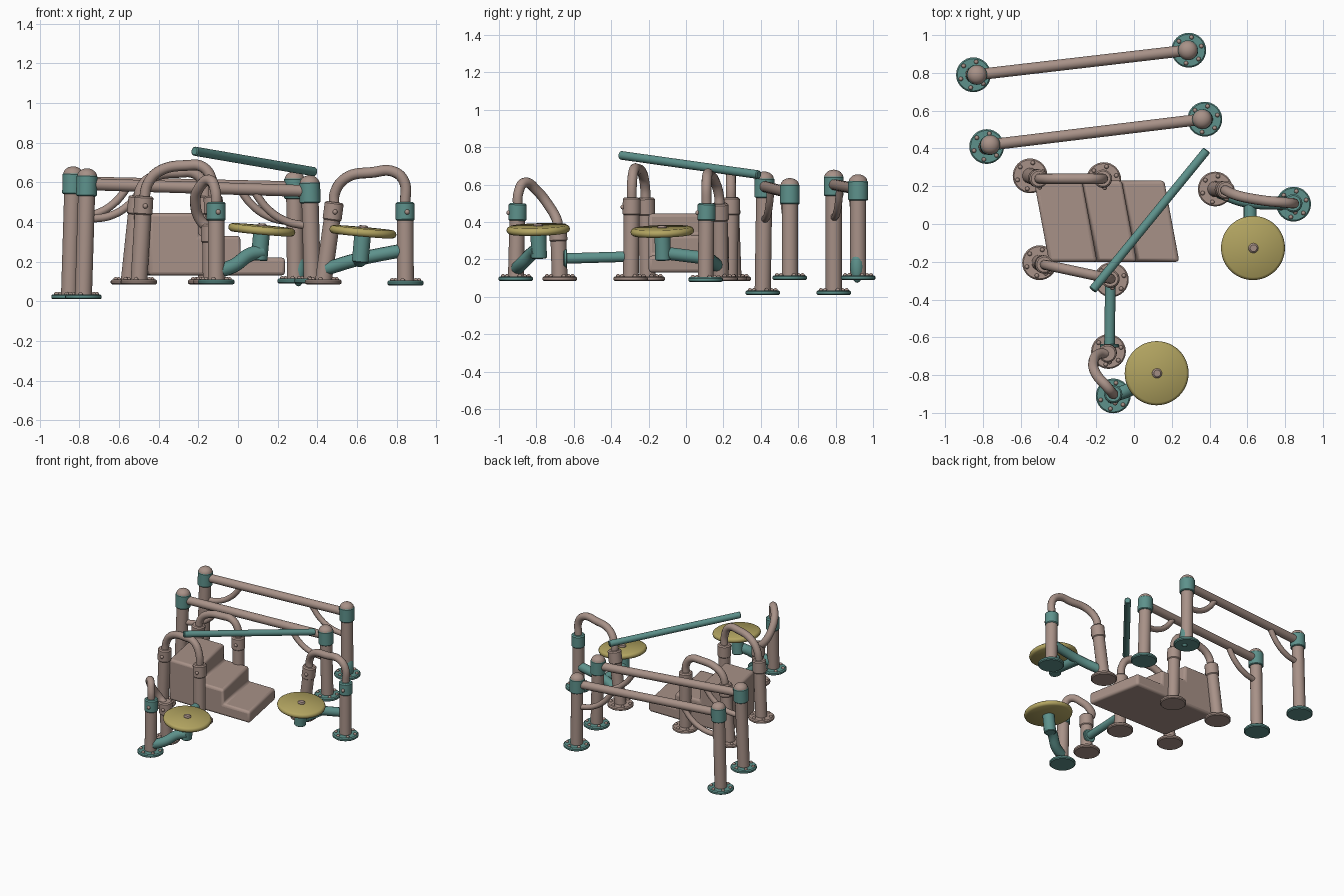
import bpy, bmesh, math
from mathutils import Vector, Matrix

if "Cube" in bpy.data.objects:
    bpy.data.objects.remove(bpy.data.objects["Cube"])


def material(name, rgb):
    m = bpy.data.materials.new(name)
    m.use_nodes = True
    m.diffuse_color = (*rgb, 1)
    m.node_tree.nodes["Principled BSDF"].inputs["Base Color"].default_value = (*rgb, 1)
    return m


BROWN = material("dusty_brown", (0.39, 0.285, 0.245))
TEAL = material("muted_teal", (0.11, 0.285, 0.26))
YELLOW = material("mustard_yellow", (0.45, 0.375, 0.12))
UP = Vector((0, 0, 1))


def finish(name, bm, *mats):
    mesh = bpy.data.meshes.new(name)
    bmesh.ops.recalc_face_normals(bm, faces=bm.faces)
    bm.to_mesh(mesh)
    bm.free()
    for m in mats:
        mesh.materials.append(m)
    ob = bpy.data.objects.new(name, mesh)
    bpy.context.collection.objects.link(ob)
    smooth(ob)
    return ob


def smooth(ob):
    bpy.ops.object.select_all(action='DESELECT')
    ob.select_set(True)
    bpy.context.view_layer.objects.active = ob
    bpy.ops.object.shade_smooth_by_angle(angle=math.radians(40))


def lathe(name, profile, origin, axis, mat, steps=32):
    """Revolve (radius, height) points around an axis."""
    bm = bmesh.new()
    vs = [bm.verts.new((r, 0, h)) for r, h in profile]
    es = [bm.edges.new(p) for p in zip(vs, vs[1:])]
    bmesh.ops.spin(bm, geom=vs + es, cent=(0, 0, 0), axis=UP, angle=math.tau, steps=steps)
    bmesh.ops.remove_doubles(bm, verts=bm.verts, dist=1e-5)
    turn = UP.rotation_difference(Vector(axis)).to_matrix().to_4x4()
    bm.transform(Matrix.Translation(origin) @ turn)
    return finish(name, bm, mat)


def rod(name, a, b, r, mat, bevel=0.005):
    """Solid round bar with slightly softened rims."""
    a, b = Vector(a), Vector(b)
    h = (b - a).length
    c = min(bevel, r / 2)
    return lathe(name, [(0, 0), (r - c, 0), (r, c), (r, h - c), (r - c, h), (0, h)], a, b - a, mat)


def pipe(name, points, r, mat):
    """Bent tube through the given points."""
    cu = bpy.data.curves.new(name, 'CURVE')
    cu.dimensions = '3D'
    cu.bevel_depth, cu.bevel_resolution = r, 4
    cu.resolution_u, cu.use_fill_caps = 10, True
    sp = cu.splines.new('BEZIER')
    sp.bezier_points.add(len(points) - 1)
    for bp, p in zip(sp.bezier_points, points):
        bp.co = p
        bp.handle_left_type = bp.handle_right_type = 'AUTO'
    cu.materials.append(mat)
    ob = bpy.data.objects.new(name, cu)
    bpy.context.collection.objects.link(ob)
    bpy.ops.object.select_all(action='DESELECT')
    ob.select_set(True)
    bpy.context.view_layer.objects.active = ob
    bpy.ops.object.convert(target='MESH')
    smooth(bpy.context.object)


def flange(name, base, mat):
    """Round foot plate with a ring of domed bolts."""
    x, y, z = base
    lathe(name + "_foot", [(0, 0), (0.085, 0), (0.092, 0.006), (0.092, 0.018),
                           (0.085, 0.025), (0, 0.025)], base, UP, mat)
    bm = bmesh.new()
    for i in range(6):
        a = math.tau * (i + 0.3) / 6
        spot = Matrix.Translation((x + 0.07 * math.cos(a), y + 0.07 * math.sin(a), z + 0.025))
        bmesh.ops.create_uvsphere(bm, u_segments=8, v_segments=6, radius=0.012, matrix=spot)
    finish(name + "_foot_bolts", bm, BROWN)


def rail_post(name, base, top, mat):
    """Post with foot plate and a collar that holds the handrail."""
    base, top = Vector(base), Vector(top)
    d = (top - base).normalized()
    flange(name, base, mat)
    rod(name, base + UP * 0.01, top, 0.042, BROWN)
    rod(name + "_collar", top - d * 0.085, top + d * 0.01, 0.048, mat, 0.008)
    bm = bmesh.new()
    spot = Matrix.Translation(top - d * 0.04 + Vector((0.01, -0.047, 0)))
    bmesh.ops.create_uvsphere(bm, u_segments=10, v_segments=6, radius=0.013, matrix=spot)
    finish(name + "_collar_bolt", bm, BROWN)


# Parallel bars: capped posts, long bar and curved braces
bars = {
    "rear": [((-0.85, 0.79, 0.01), (-0.83, 0.79, 0.68)), ((0.29, 0.92, 0.09), (0.285, 0.92, 0.655))],
    "near": [((-0.78, 0.41, 0.01), (-0.76, 0.42, 0.67)), ((0.375, 0.555, 0.09), (0.36, 0.555, 0.635))],
}
for row, posts in bars.items():
    ends = []
    for side, (base, top) in zip(("right", "left"), posts):
        name = f"{row}_{side}_bar_post"
        base, top = Vector(base), Vector(top)
        d = (top - base).normalized()
        flange(name, base, TEAL)
        rod(name, base + UP * 0.01, top - d * 0.05, 0.043, BROWN)
        rod(name + "_band", top - d * 0.14, top - d * 0.035, 0.053, TEAL)
        dome = [(0.05 * math.cos(t), 0.04 * math.sin(t)) for t in
                [i * math.pi / 12 for i in range(6)]] + [(0, 0.04)]
        lathe(name + "_cap", dome, top - d * 0.04, d, BROWN)
        ends.append(top - d * 0.08)
    a, b = ends
    rod(f"{row}_parallel_bar", a, b, 0.03, BROWN)
    run = (b - a).normalized()
    for side, p, way in (("right", a, run), ("left", b, -run)):
        pipe(f"{row}_{side}_brace", [p + way * s - UP * h for s, h in
             ((0.02, 0.175), (0.12, 0.155), (0.21, 0.1), (0.29, 0.0))], 0.02, BROWN)

# Small fitting at the foot of the rear left bar post
bm = bmesh.new()
bmesh.ops.create_uvsphere(bm, u_segments=16, v_segments=10, radius=1, matrix=Matrix.Translation(
    (0.305, 0.915, 0.16)) @ Matrix.Diagonal((0.035, 0.036, 0.085, 1)))
finish("post_foot_fitting", bm, TEAL)

# Skewed block of three steps
outline = [(-0.49, 0.13), (0.2, 0.13), (0.2, 0.22), (-0.025, 0.22), (-0.025, 0.33),
           (-0.235, 0.33), (-0.235, 0.445), (-0.49, 0.445)]
bm = bmesh.new()
side = bm.faces.new([bm.verts.new((x + 0.04, -0.2, z)) for x, z in outline])
ext = bmesh.ops.extrude_face_region(bm, geom=[side])
bmesh.ops.translate(bm, vec=(-0.08, 0.43, 0),
                    verts=[v for v in ext["geom"] if isinstance(v, bmesh.types.BMVert)])
steps = finish("steps", bm, BROWN)
bev = steps.modifiers.new("soft_edges", 'BEVEL')
bev.width, bev.segments = 0.018, 3

# Handrails on both sides of the steps
for row, lo, lo_top, hi, hi_top, peak in (
        ("rear", (-0.55, 0.255, 0.085), (-0.505, 0.24, 0.52),
         (-0.16, 0.235, 0.085), (-0.165, 0.24, 0.52), 0.65),
        ("front", (-0.5, -0.205, 0.085), (-0.475, -0.215, 0.52),
         (-0.12, -0.295, 0.085), (-0.125, -0.29, 0.52), 0.685)):
    rail_post(f"{row}_low_step_post", lo, lo_top, BROWN)
    rail_post(f"{row}_high_step_post", hi, hi_top, BROWN)
    a, b = Vector(lo_top), Vector(hi_top)
    mids = [a.lerp(b, t) + UP * (peak - 0.52) * k for t, k in
            ((0.06, 0.45), (0.22, 0.82), (0.62, 1), (0.85, 0.95), (0.98, 0.55))]
    pipe(f"{row}_step_handrail", [a - UP * 0.02, *mids, b - UP * 0.02], 0.027, BROWN)

# Left balance station: two posts, handrail, cross arm
rail_post("left_station_brown_post", (0.43, 0.185, 0.085), (0.485, 0.18, 0.49), BROWN)
rail_post("left_station_teal_post", (0.845, 0.105, 0.08), (0.843, 0.11, 0.49), TEAL)
pipe("left_station_handrail", [(0.485, 0.18, 0.47), (0.49, 0.175, 0.55), (0.55, 0.15, 0.625),
     (0.68, 0.125, 0.65), (0.78, 0.115, 0.655), (0.835, 0.11, 0.61), (0.843, 0.11, 0.48)], 0.027, BROWN)
pipe("left_station_cross_arm", [(0.45, 0.17, 0.165), (0.6, 0.12, 0.21), (0.82, 0.11, 0.255)], 0.034, TEAL)
rod("left_station_disc_arm", (0.615, 0.12, 0.205), (0.615, -0.12, 0.235), 0.034, TEAL)

# Front balance station: two posts, bent handrail, arm
rail_post("front_station_teal_post", (-0.11, -0.91, 0.085), (-0.11, -0.9, 0.49), TEAL)
rail_post("front_station_brown_post", (-0.135, -0.675, 0.085), (-0.14, -0.685, 0.38), BROWN)
pipe("front_station_handrail", [(-0.11, -0.9, 0.47), (-0.115, -0.895, 0.56), (-0.14, -0.865, 0.61),
     (-0.2, -0.795, 0.565), (-0.215, -0.735, 0.49), (-0.19, -0.69, 0.41), (-0.14, -0.685, 0.36)], 0.027, BROWN)
pipe("front_station_disc_arm", [(-0.1, -0.905, 0.15), (-0.02, -0.875, 0.18),
     (0.06, -0.82, 0.235), (0.12, -0.795, 0.25)], 0.036, TEAL)

# Round standing discs with pivots and centre bolts
for name, c in (("left", (0.63, -0.127, 0.35)), ("front", (0.12, -0.79, 0.36))):
    c, n = Vector(c), Vector((0.09, -0.03, 1)).normalized()
    lathe(f"{name}_standing_disc", [(0, -0.02), (0.155, -0.02), (0.166, -0.012), (0.17, 0),
          (0.166, 0.012), (0.155, 0.02), (0, 0.02)], c, n, YELLOW, 48)
    rod(f"{name}_disc_pivot", c - n * 0.155, c - n * 0.015, 0.042, TEAL)
    rod(f"{name}_disc_bolt", c, c + n * 0.032, 0.026, BROWN, 0.008)

# Low link bar and sloping beam
rod("low_link_bar", (-0.13, -0.65, 0.205), (-0.125, -0.31, 0.215), 0.028, TEAL)
rod("low_link_bar_plate", (-0.13, -0.655, 0.205), (-0.13, -0.635, 0.205), 0.05, TEAL)
rod("sloping_beam", (-0.22, -0.35, 0.757), (0.385, 0.39, 0.653), 0.023, TEAL)
